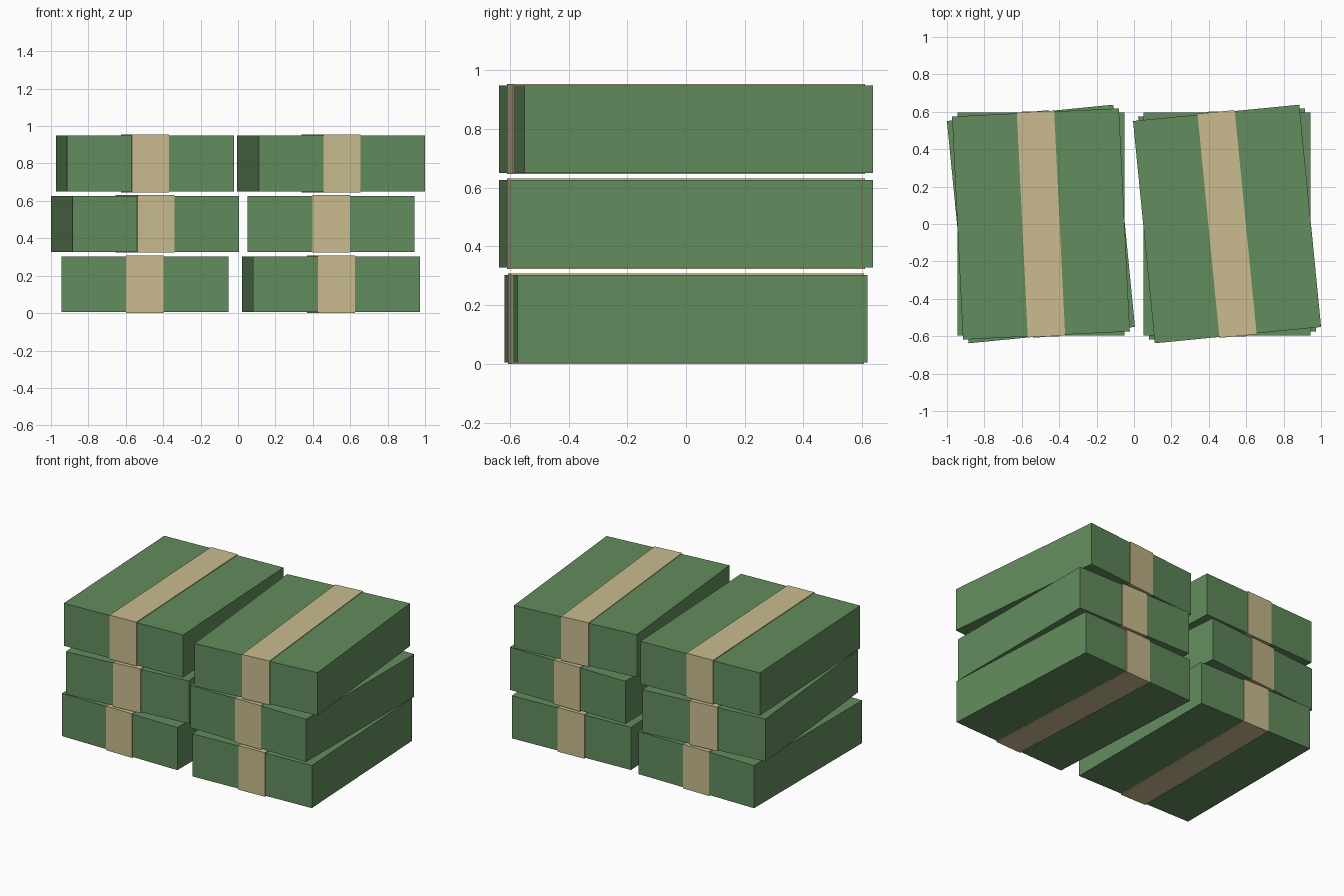
import bpy
import math
from mathutils import Matrix

if "Cube" in bpy.data.objects:
    bpy.data.objects.remove(bpy.data.objects["Cube"])


def make_material(name, rgb):
    mat = bpy.data.materials.new(name)
    mat.diffuse_color = (*rgb, 1.0)
    mat.use_nodes = True
    mat.node_tree.nodes["Principled BSDF"].inputs["Base Color"].default_value = mat.diffuse_color
    return mat


GREEN = make_material("note green", (0.122, 0.262, 0.109))
TAN = make_material("paper band tan", (0.59, 0.505, 0.275))


def box(name, size, centre, angle, mat):
    bpy.ops.mesh.primitive_cube_add(size=1, location=centre)
    obj = bpy.context.object
    obj.name = name
    obj.data.transform(Matrix.Diagonal((*size, 1)))
    obj.rotation_euler.z = math.radians(angle)
    obj.data.materials.append(mat)
    return obj


# two stacks of three bundles, each layer twisted a little
PITCH = 0.323
MID_HEIGHT = 0.154
TWISTS = {"left": (-0.4975, (0, 5.6, 2.8)),
          "right": (0.4975, (2.8, 0, 5.6))}

for side, (x, angles) in TWISTS.items():
    for layer, angle in enumerate(angles):
        centre = (x, 0, MID_HEIGHT + layer * PITCH)
        # block of notes
        box(f"{side}_bundle_{layer + 1}", (0.893, 1.194, 0.298), centre, angle, GREEN)
        # paper band wrapped around the block
        box(f"{side}_band_{layer + 1}", (0.2, 1.204, 0.308), centre, angle, TAN)
